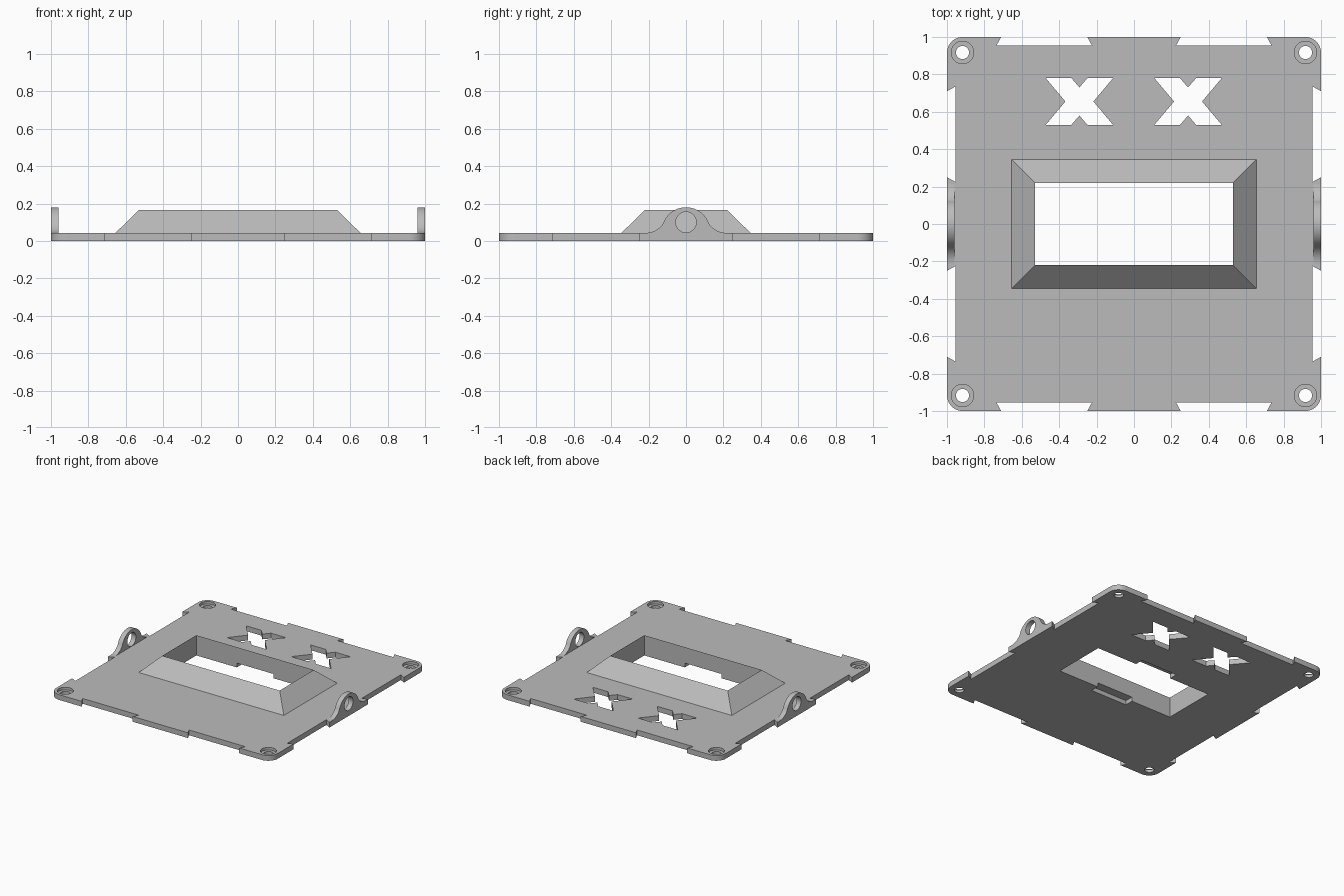
import bpy
import bmesh
from math import cos, sin, pi, radians
from mathutils import Matrix

cube = bpy.data.objects.get("Cube")
if cube:
    bpy.data.objects.remove(cube, do_unlink=True)

T = 0.043          # plate thickness
TOP = 0.165        # bezel height
HOLE_X, HOLE_Y = 0.53, 0.22

grey = bpy.data.materials.new("plain_grey")
grey.use_nodes = True
colour = (0.5, 0.5, 0.5, 1)
grey.diffuse_color = colour
grey.node_tree.nodes["Principled BSDF"].inputs["Base Color"].default_value = colour


def arc(cx, cy, r, a0, a1, n):
    """Points along an arc, angles in degrees."""
    angles = [radians(a0 + (a1 - a0) * i / n) for i in range(n + 1)]
    return [(cx + r * cos(a), cy + r * sin(a)) for a in angles]


def circle(cx, cy, r, n=32):
    return arc(cx, cy, r, 0, 360, n)[:-1]


def rect(hx, hy, cx=0, cy=0):
    return [(cx + sx * hx, cy + sy * hy) for sx, sy in ((-1, -1), (1, -1), (1, 1), (-1, 1))]


def loft(name, loops, closed=False):
    """Skin equal loops of 3D points; cap the ends or close the ring."""
    bm = bmesh.new()
    rings = [[bm.verts.new(p) for p in loop] for loop in loops]
    n = len(rings[0])
    pairs = list(zip(rings, rings[1:]))
    if closed:
        pairs.append((rings[-1], rings[0]))
    else:
        bm.faces.new(rings[0])
        bm.faces.new(rings[-1])
    for a, b in pairs:
        for i in range(n):
            j = (i + 1) % n
            bm.faces.new((a[i], a[j], b[j], b[i]))
    bmesh.ops.recalc_face_normals(bm, faces=bm.faces)
    mesh = bpy.data.meshes.new(name)
    bm.to_mesh(mesh)
    bm.free()
    mesh.materials.append(grey)
    ob = bpy.data.objects.new(name, mesh)
    bpy.context.collection.objects.link(ob)
    return ob


def prism(name, pts, z0, z1):
    return loft(name, [[(x, y, z) for x, y in pts] for z in (z0, z1)])


def cut(target, cutter):
    """Subtract the cutter for good and remove it."""
    cutter.hide_render = True
    mod = target.modifiers.new("cut", 'BOOLEAN')
    mod.operation, mod.solver, mod.object = 'DIFFERENCE', 'EXACT', cutter
    bpy.context.view_layer.objects.active = target
    bpy.ops.object.modifier_apply(modifier=mod.name)
    bpy.data.objects.remove(cutter, do_unlink=True)


def smooth(ob):
    bpy.ops.object.select_all(action='DESELECT')
    ob.select_set(True)
    bpy.context.view_layer.objects.active = ob
    bpy.ops.object.shade_smooth_by_angle(angle=radians(30))


# Base plate: one side with two dovetail notches and a round corner, turned four times
side = [(1, -0.71), (0.955, -0.735), (0.955, -0.225), (1, -0.25)]
side += [(x, -y) for x, y in reversed(side)]
side += arc(0.915, 0.915, 0.085, 0, 90, 10)
outline = []
for k in range(4):
    c, s = round(cos(k * pi / 2)), round(sin(k * pi / 2))
    outline += [(c * x - s * y, s * x + c * y) for x, y in side]
plate = prism("base_plate", outline, 0, T)

# Display opening with a shallow relief under each long edge
cut(plate, prism("opening_cutter", rect(HOLE_X, HOLE_Y), -0.1, 0.2))
for sy in (-1, 1):
    cut(plate, prism("relief_cutter", rect(0.165, 0.06, 0, sy * 0.23), -0.1, 0.035))

# Counterbored screw holes
for sx in (-1, 1):
    for sy in (-1, 1):
        x, y = sx * 0.917, sy * 0.917
        cut(plate, prism("screw_cutter", circle(x, y, 0.035), -0.1, 0.1))
        cut(plate, prism("counterbore_cutter", circle(x, y, 0.06), 0.022, 0.1))

# Cross-shaped vents
quarter = [(0.075, 0), (0.18, 0.125), (0.043, 0.125), (0, 0.075)]
upper = quarter + [(-x, y) for x, y in quarter[-2::-1]]
cross = upper + [(x, -y) for x, y in upper[-2:0:-1]]
for cx in (-0.292, 0.289):
    cut(plate, prism("vent_cutter", [(cx + x, 0.655 + y) for x, y in cross], -0.1, 0.1))
smooth(plate)

# Sloped bezel around the opening
loops = [(0.655, 0.345, T), (HOLE_X, HOLE_Y, TOP), (HOLE_X, HOLE_Y, T)]
bezel = loft("bezel", [[(x, y, z) for x, y in rect(hx, hy)]
                       for hx, hy, z in loops[:2]])
cut(bezel, prism("bezel_cutter", rect(HOLE_X, HOLE_Y), -0.1, 0.3))

# Pivot lugs: a rounded ear with flared feet and a round eye
right = list(reversed(arc(0.215, 0.153, 0.11, 205.6, 270, 10)))
crown = arc(0, 0.05, 0.13, 25.6, 154.4, 20)
left = [(-x, z) for x, z in reversed(right)]
ear = right[:-1] + crown + left[1:]
ear += [(-0.215, T - 0.003), (0.215, T - 0.003)]
for name, x0, x1 in (("right_lug", -1, -0.96), ("left_lug", 0.96, 1)):
    lug = loft(name, [[(x, y, z) for y, z in ear] for x in (x0, x1)])
    eye = [[(x, y, z) for y, z in circle(0, 0.1, 0.055)] for x in (x0 - 0.1, x1 + 0.1)]
    cut(lug, loft("eye_cutter", eye))
    smooth(lug)
